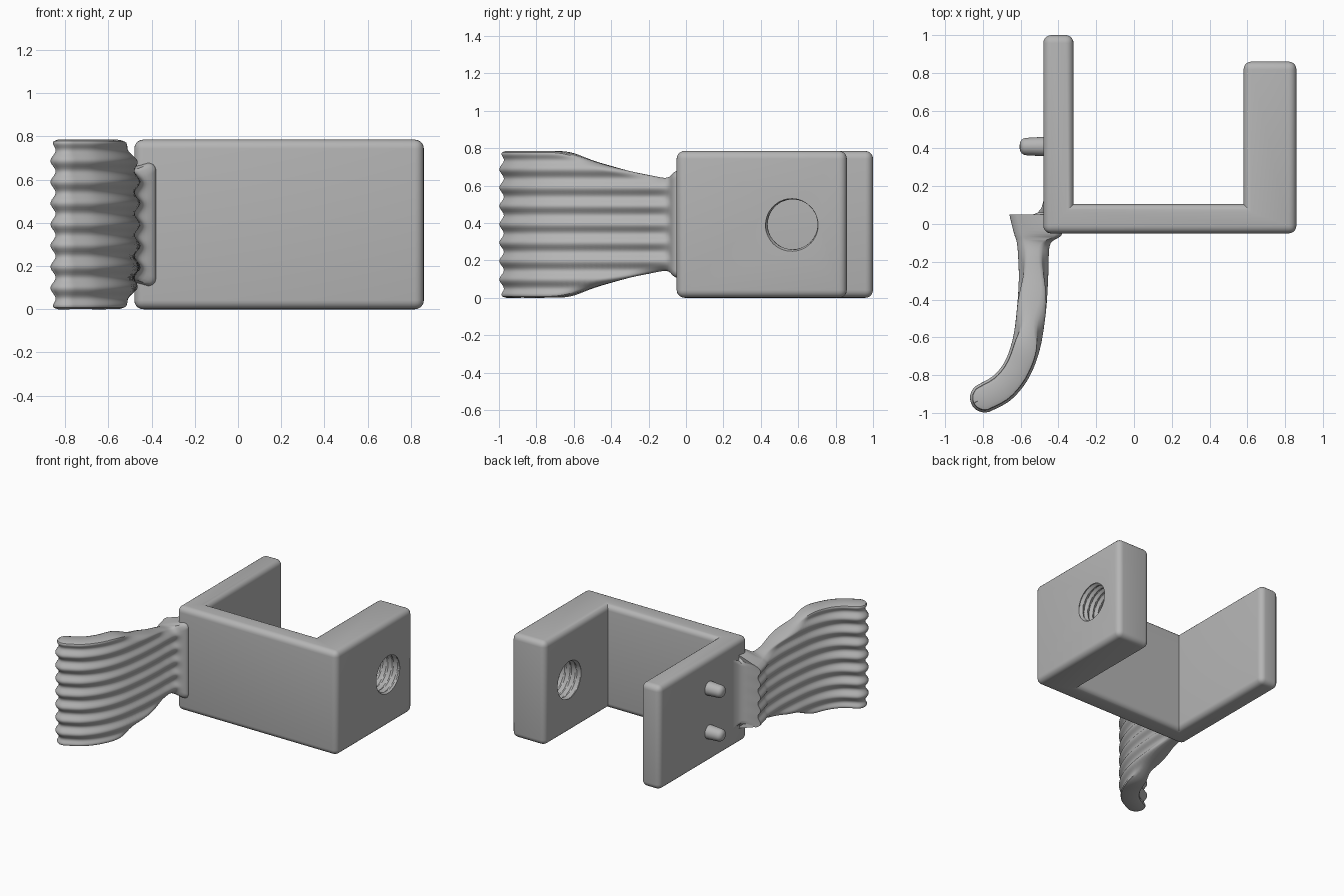
import bpy, bmesh
from math import pi, sin, cos, sqrt
from mathutils import Vector

cube = bpy.data.objects.get("Cube")
if cube:
    bpy.data.objects.remove(cube, do_unlink=True)

HEIGHT = 0.785
MID = HEIGHT / 2

grey = bpy.data.materials.new("plain_grey")
grey.use_nodes = True
GREY = (0.46, 0.46, 0.46, 1)
grey.diffuse_color = GREY
grey.node_tree.nodes["Principled BSDF"].inputs["Base Color"].default_value = GREY


def finish(name, bm, angle=35):
    """Turn a bmesh into a smooth-shaded object with sharp edges kept."""
    bmesh.ops.recalc_face_normals(bm, faces=bm.faces[:])
    mesh = bpy.data.meshes.new(name)
    bm.to_mesh(mesh)
    bm.free()
    mesh.materials.append(grey)
    obj = bpy.data.objects.new(name, mesh)
    bpy.context.collection.objects.link(obj)
    smooth(obj, angle)
    return obj


def smooth(obj, angle):
    bpy.ops.object.select_all(action="DESELECT")
    obj.select_set(True)
    bpy.context.view_layer.objects.active = obj
    bpy.ops.object.shade_smooth_by_angle(angle=angle * pi / 180)


def loft(bm, rings):
    """Skin closed rings of equal length and cap both ends."""
    loops = [[bm.verts.new(p) for p in ring] for ring in rings]
    n = len(loops[0])
    for a, b in zip(loops, loops[1:]):
        for i in range(n):
            j = (i + 1) % n
            bm.faces.new((a[i], a[j], b[j], b[i]))
    bm.faces.new(loops[0][::-1])
    bm.faces.new(loops[-1])


# U-shaped bracket: extruded profile, only convex edges rounded
profile = [(-.48, -.05), (.86, -.05), (.86, .86), (.58, .86),
           (.58, .105), (-.32, .105), (-.32, 1), (-.48, 1)]
bm = bmesh.new()
loft(bm, [[(x, y, z) for x, y in profile] for z in (0, HEIGHT)])
bmesh.ops.recalc_face_normals(bm, faces=bm.faces[:])
convex = [e for e in bm.edges if e.calc_face_angle_signed() > 0.1]
bmesh.ops.bevel(bm, geom=convex, offset=.042, segments=5, profile=0.5,
                affect="EDGES", clamp_overlap=True)
bracket = finish("bracket", bm)

# Threaded hole through the thick arm, cut with a helical rod
PITCH, SIDES, STEPS = .045, 48, 90
bm = bmesh.new()
rings = []
for k in range(STEPS + 1):
    x = .5 + .44 * k / STEPS
    ring = []
    for i in range(SIDES):
        a = 2 * pi * i / SIDES
        turn = (x / PITCH - i / SIDES) % 1
        r = .133 + .015 * (1 - abs(2 * turn - 1))
        ring.append((x, .57 + r * cos(a), MID + r * sin(a)))
    rings.append(ring)
loft(bm, rings)
cutter = finish("thread_cutter", bm)
cutter.hide_render = True
cut = bracket.modifiers.new("threaded_hole", "BOOLEAN")
cut.object = cutter
cut.operation = "DIFFERENCE"
cut.solver = "EXACT"
bpy.context.view_layer.objects.active = bracket
bpy.ops.object.modifier_apply(modifier=cut.name)
bpy.data.objects.remove(cutter, do_unlink=True)
smooth(bracket, 35)

# Two round pins on the outside of the thin arm
for name, side in (("upper_pin", 1), ("lower_pin", -1)):
    bm = bmesh.new()
    outline = [(-.45, .053), (-.57, .046)]
    outline += [(-.57 - .035 * sin(t * pi / 8), .011 + .035 * cos(t * pi / 8))
                for t in range(1, 5)]
    loft(bm, [[(x, .41 + r * cos(2 * pi * i / 24),
                MID + side * .165 + r * sin(2 * pi * i / 24))
               for i in range(24)] for x, r in outline])
    finish(name, bm)


# Ribbed lever: stations of left x, y, right x, y, half height, right flare
TIP, TIP_R = Vector((-.79, -.92)), .078
across = Vector((-.42, .91)).normalized()
along = Vector((-across.y, across.x))
left, right = TIP + across * TIP_R, TIP - across * TIP_R
stations = [
    (*left, *right, .392, 0),
    (-.74, -.8, -.65, -.93, .392, 0),
    (-.68, -.72, -.56, -.82, .392, 0),
    (-.64, -.6, -.5, -.67, .385, 0),
    (-.62, -.45, -.468, -.48, .33, 0),
    (-.61, -.3, -.455, -.3, .285, 0),
    (-.613, -.18, -.452, -.18, .26, 0),
    (-.62, -.1, -.44, -.1, .24, .01),
    (-.635, -.05, -.38, -.05, .235, .05),
    (-.66, .05, -.42, .05, .235, .05)]
root = [(-.55, .045, -.42, .05, .235, .05), (-.51, .06, -.42, .06, .24, .05),
        (-.49, .085, -.43, .085, .26, .05), (-.48, .12, -.44, .12, .29, .03)]


def catmull(points, steps):
    """Smooth curve through tuples of any length."""
    pts = [points[0]] + points + [points[-1]]
    out = []
    for a, b, c, d in zip(pts, pts[1:], pts[2:], pts[3:]):
        for s in range(steps):
            t = s / steps
            out.append([q + t / 2 * (r - p + t * (2 * p - 5 * q + 4 * r - s4
                        + t * (3 * (q - r) + s4 - p)))
                        for p, q, r, s4 in zip(a, b, c, d)])
    return out + [points[-1]]


RIB, DEPTH, EDGE, ROWS = HEIGHT / 8, .024, .035, 80


def side_column(p, centre, half, ribs):
    """Points up one side, pulled inwards for ribs and rounded edges."""
    inward = (centre - p).normalized()
    column = []
    for k in range(ROWS + 1):
        z = -half * cos(pi * k / ROWS) * .3 + half * (2 * k / ROWS - 1) * .7
        over = min(EDGE, max(0, abs(z) - half + EDGE))
        inset = EDGE - sqrt(EDGE * EDGE - over * over)
        inset += ribs * DEPTH * (.5 - .5 * cos(2 * pi * (z + MID) / RIB))
        q = p + inward * inset
        column.append((q.x, q.y, MID + z))
    return column


def lever_ring(p, q, centre, half, flare=0, rib_left=1, rib_right=1):
    return (side_column(q, centre or (p + q) / 2, half + flare, rib_right)
            + side_column(p, centre or (p + q) / 2, half, rib_left)[::-1])


rings = []
for k in range(9):  # rounded tip
    a = pi / 2 * (1 - k / 9) * .995
    reach = TIP + along * TIP_R * sin(a)
    w = across * TIP_R * cos(a)
    rings.append(lever_ring(reach + w, reach - w, TIP, MID))
for lx, ly, rx, ry, h, f in catmull(stations, 6):  # curved body
    rings.append(lever_ring(Vector((lx, ly)), Vector((rx, ry)), None,
                            min(h, MID), f, 1, max(0, 1 - f / .03)))
for lx, ly, rx, ry, h, f in root:  # fillet into the bracket
    rings.append(lever_ring(Vector((lx, ly)), Vector((rx, ry)), None, h, f, 0, 0))
bm = bmesh.new()
loft(bm, rings)
finish("ribbed_lever", bm, 42)
